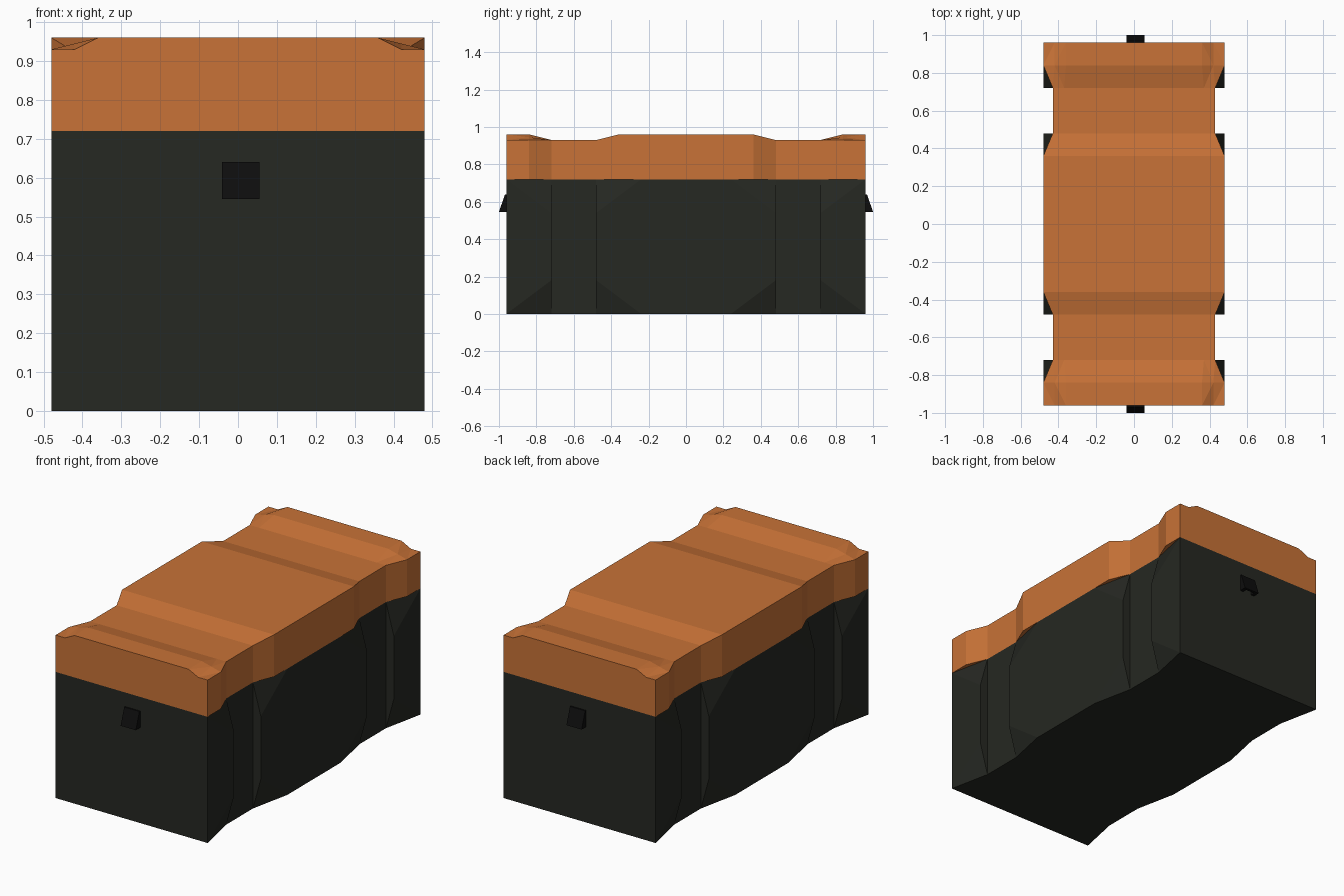
import bpy, bmesh

if "Cube" in bpy.data.objects:
    bpy.data.objects.remove(bpy.data.objects["Cube"])


def material(name, rgb):
    m = bpy.data.materials.new(name)
    m.diffuse_color = (*rgb, 1)
    m.use_nodes = True
    m.node_tree.nodes["Principled BSDF"].inputs["Base Color"].default_value = m.diffuse_color
    return m


def loft(name, rings, mat):
    """Join matching closed rings of points and cap both ends."""
    bm = bmesh.new()
    vs = [[bm.verts.new(p) for p in ring] for ring in rings]
    n = len(vs[0])
    for a, b in zip(vs, vs[1:]):
        for i in range(n):
            j = (i + 1) % n
            bm.faces.new((a[i], a[j], b[j], b[i]))
    bm.faces.new(vs[0])
    bm.faces.new(vs[-1])
    bmesh.ops.remove_doubles(bm, verts=bm.verts[:], dist=1e-5)
    # Split concave and twisted faces cleanly
    bmesh.ops.triangulate(bm, faces=[f for f in bm.faces if len(f.verts) > 3])
    bmesh.ops.recalc_face_normals(bm, faces=bm.faces[:])
    me = bpy.data.meshes.new(name)
    bm.to_mesh(me)
    bm.free()
    ob = bpy.data.objects.new(name, me)
    me.materials.append(mat)
    bpy.context.collection.objects.link(ob)
    return ob


orange = material("orange", (0.58, 0.17, 0.038))
dark = material("dark_green", (0.019, 0.021, 0.016))
black = material("black", (0.004, 0.004, 0.004))


# Body: outline stacked in height, side ribs bulge between recesses
def body_ring(z, rib):
    quarter = [(0.48, 0.24), (rib, 0.48), (0.43, 0.48),
               (0.43, 0.72), (rib, 0.72), (0.48, 0.96)]
    right = [(x, -y) for x, y in reversed(quarter)] + quarter
    outline = right + [(-x, y) for x, y in reversed(right)]
    return [(x, y, z) for x, y in outline]


loft("chest_body", [body_ring(0, 0.4302), body_ring(0.18, 0.48),
                    body_ring(0.54, 0.48), body_ring(0.72, 0.4302)], dark)


# Lid: cross-sections along the length, with chamfered end corners
def lid_ring(y, half, edge, mid, top):
    right = [(half, 0.72), (half, edge), (half - 0.06, mid), (0.36, top)]
    section = right + [(-x, z) for x, z in reversed(right)]
    return [(x, y, z) for x, z in section]


stations = [(0.96, 0.48, 0.93, 0.93, 0.96), (0.84, 0.48, 0.93, 0.945, 0.96),
            (0.72, 0.43, 0.93, 0.93, 0.93), (0.48, 0.43, 0.93, 0.93, 0.93),
            (0.36, 0.48, 0.96, 0.96, 0.96)]
rings = [lid_ring(-s[0], *s[1:]) for s in stations]
rings += [lid_ring(*s) for s in reversed(stations)]
loft("chest_lid", rings, orange)

# Handles: slanted hood with side cheeks, open underneath
for label, s in (("front", -1), ("back", 1)):
    def prism(name, profile, x0, x1):
        loft(name, [[(x, s * y, z) for y, z in profile] for x in (x0, x1)], black)

    prism(label + "_handle_plate",
          [(0.958, 0.64), (0.968, 0.64), (1.0, 0.545), (0.985, 0.545), (0.958, 0.625)],
          -0.041, 0.055)
    for side, x in (("left", -0.041), ("right", 0.035)):
        prism(f"{label}_handle_{side}_cheek",
              [(0.958, 0.64), (0.968, 0.64), (1.0, 0.545), (0.958, 0.545)], x, x + 0.02)
